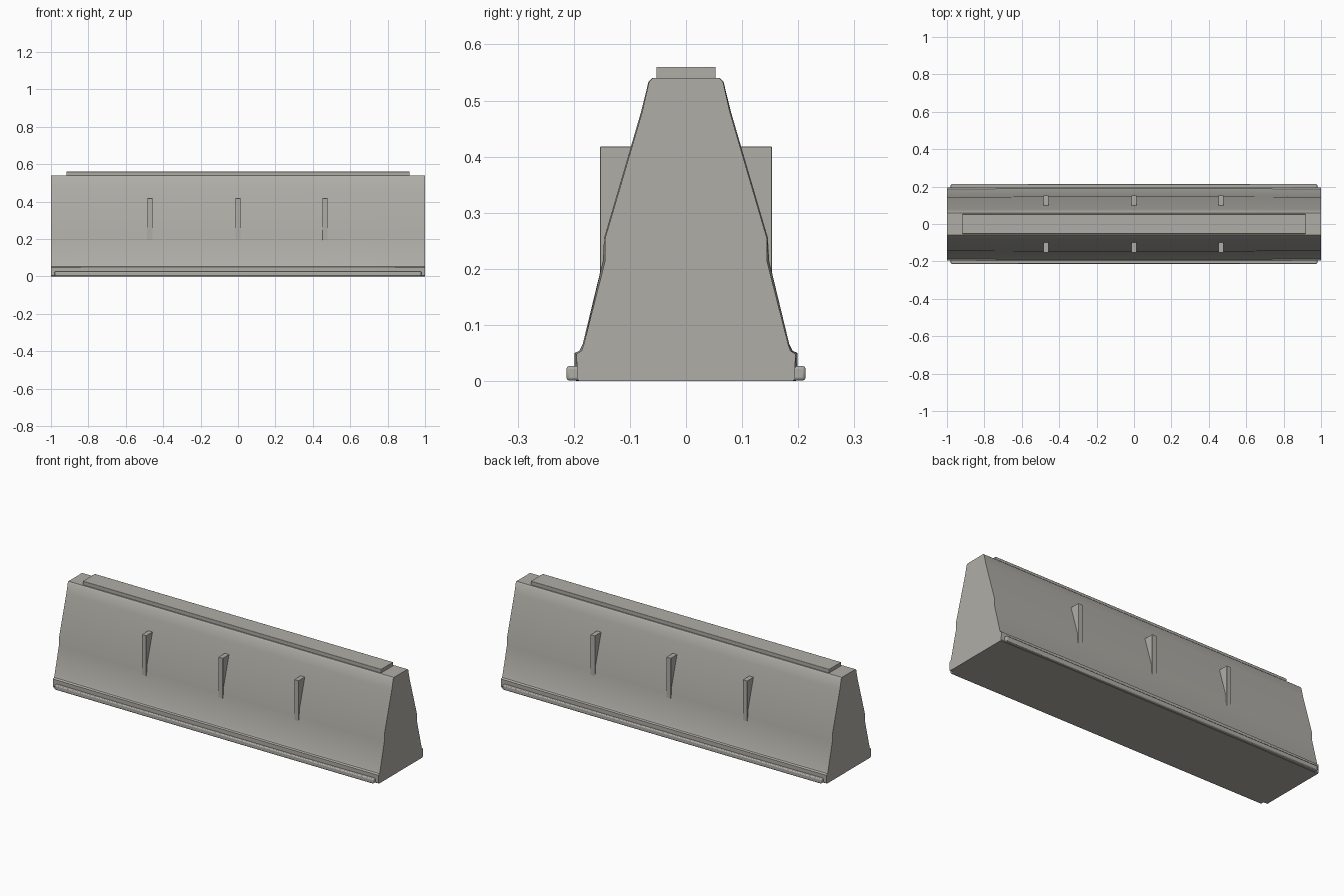
import bpy, bmesh, math

if "Cube" in bpy.data.objects:
    bpy.data.objects.remove(bpy.data.objects["Cube"])

concrete = bpy.data.materials.new("concrete_grey")
concrete.use_nodes = True
grey = (0.43, 0.42, 0.385, 1)
concrete.diffuse_color = grey
concrete.node_tree.nodes["Principled BSDF"].inputs["Base Color"].default_value = grey


def loft(name, sections, bevel=0.0, angle=30):
    """Skin matching closed outlines [(x, [(y, z), ...]), ...] and cap both ends."""
    bm = bmesh.new()
    rings = [[bm.verts.new((x, y, z)) for y, z in outline] for x, outline in sections]
    n = len(rings[0])
    for a, b in zip(rings, rings[1:]):
        for i in range(n):
            j = (i + 1) % n
            bm.faces.new((a[i], a[j], b[j], b[i]))
    bm.faces.new(rings[0])
    bm.faces.new(rings[-1])
    bmesh.ops.recalc_face_normals(bm, faces=bm.faces)
    mesh = bpy.data.meshes.new(name)
    bm.to_mesh(mesh)
    bm.free()
    mesh.materials.append(concrete)
    obj = bpy.data.objects.new(name, mesh)
    bpy.context.collection.objects.link(obj)
    if bevel:
        mod = obj.modifiers.new("soft_edges", "BEVEL")
        mod.width = bevel
        mod.segments = 2
    bpy.ops.object.select_all(action="DESELECT")
    obj.select_set(True)
    bpy.context.view_layer.objects.active = obj
    bpy.ops.object.shade_smooth_by_angle(angle=math.radians(angle))
    return obj


def box(name, x, y0, y1, z0, z1, bevel):
    outline = [(y0, z0), (y1, z0), (y1, z1), (y0, z1)]
    return loft(name, [(-x, outline), (x, outline)], bevel)


def mirrored(half):
    return half + [(-y, z) for y, z in reversed(half)]


# Tapered body, very slightly fuller along the middle than at its ends
end = [(0.19, 0), (0.194, 0.004), (0.195, 0.048), (0.186, 0.054), (0.182, 0.066),
       (0.144, 0.215), (0.144, 0.255), (0.078, 0.48), (0.066, 0.533), (0.06, 0.54)]
middle = [(0.195, 0), (0.199, 0.004), (0.199, 0.05), (0.19, 0.054), (0.184, 0.066),
          (0.148, 0.215), (0.146, 0.255), (0.08, 0.48), (0.067, 0.533), (0.06, 0.54)]
loft("barrier_body", [(-1, mirrored(end)), (-0.58, mirrored(middle)),
                      (0.58, mirrored(middle)), (1, mirrored(end))])

# Raised strip along the top
box("top_strip", 0.917, -0.053, 0.053, 0.53, 0.56, 0.002)

# Base rails and wedge ribs on both faces
for side, label in ((-1, "front"), (1, "back")):
    box(label + "_base_rail", 0.98, side * 0.18, side * 0.213, 0.001, 0.027, 0.005)
    wedge = [(side * y, z) for y, z in
             ((0.06, 0.418), (0.153, 0.418), (0.153, 0.19), (0.11, 0.19))]
    for x, place in ((-0.47, "right"), (0, "middle"), (0.466, "left")):
        loft(f"{label}_{place}_rib", [(x - 0.0135, wedge), (x + 0.0135, wedge)], 0.001)
